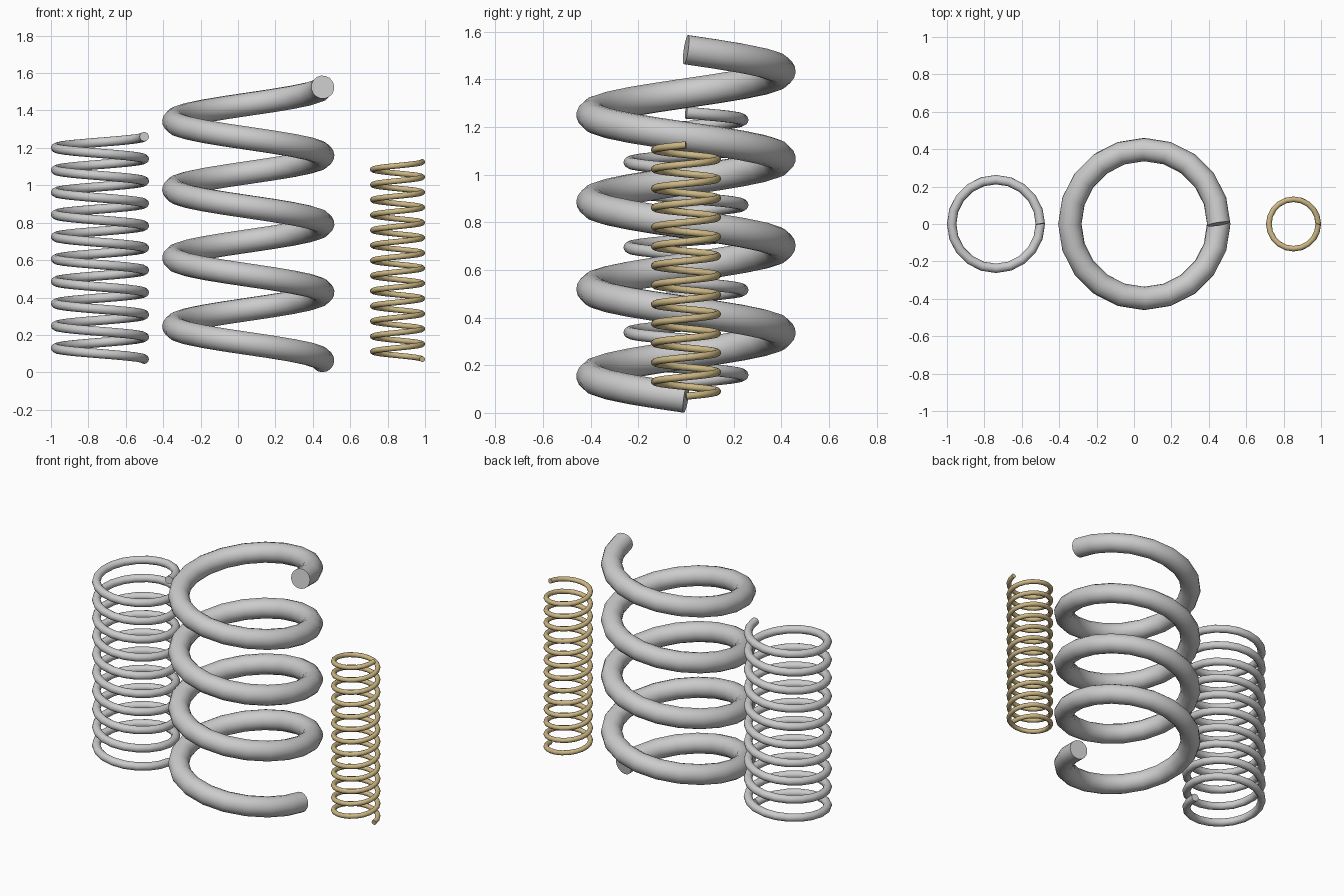
import bpy
import math

if "Cube" in bpy.data.objects:
    bpy.data.objects.remove(bpy.data.objects["Cube"])

STEPS = 20  # path segments per turn


def spring(name, cx, coil_r, wire_r, z0, z1, turns, direction, material=None):
    """Helical wire starting and ending on the +x side; direction -1 is clockwise from above."""
    curve = bpy.data.curves.new(name, 'CURVE')
    curve.dimensions = '3D'
    curve.bevel_depth = wire_r
    curve.bevel_resolution = 6
    curve.use_fill_caps = True
    count = turns * STEPS
    spline = curve.splines.new('POLY')
    spline.points.add(count)
    for i, point in enumerate(spline.points):
        a = direction * 2 * math.pi * i / STEPS
        z = z0 + (z1 - z0) * i / count
        point.co = (cx + coil_r * math.cos(a), coil_r * math.sin(a), z, 1)
    obj = bpy.data.objects.new(name, curve)
    bpy.context.collection.objects.link(obj)
    bpy.ops.object.select_all(action='DESELECT')
    obj.select_set(True)
    bpy.context.view_layer.objects.active = obj
    bpy.ops.object.convert(target='MESH')
    obj = bpy.context.object
    obj.name = name
    bpy.ops.object.shade_smooth_by_angle(angle=math.radians(40))
    if material:
        obj.data.materials.clear()
        obj.data.materials.append(material)
    return obj


brass = bpy.data.materials.new("brass")
brass.diffuse_color = (0.60, 0.47, 0.23, 1)
brass.use_nodes = True
brass.node_tree.nodes["Principled BSDF"].inputs["Base Color"].default_value = brass.diffuse_color

# Medium, heavy and fine coil springs
spring("medium_spring", -0.738, 0.237, 0.025, 0.07, 1.26, 10, -1)
spring("heavy_spring", 0.055, 0.398, 0.0625, 0.0625, 1.525, 4, -1)
spring("fine_brass_spring", 0.853, 0.132, 0.015, 0.07, 1.125, 13, 1, brass)
